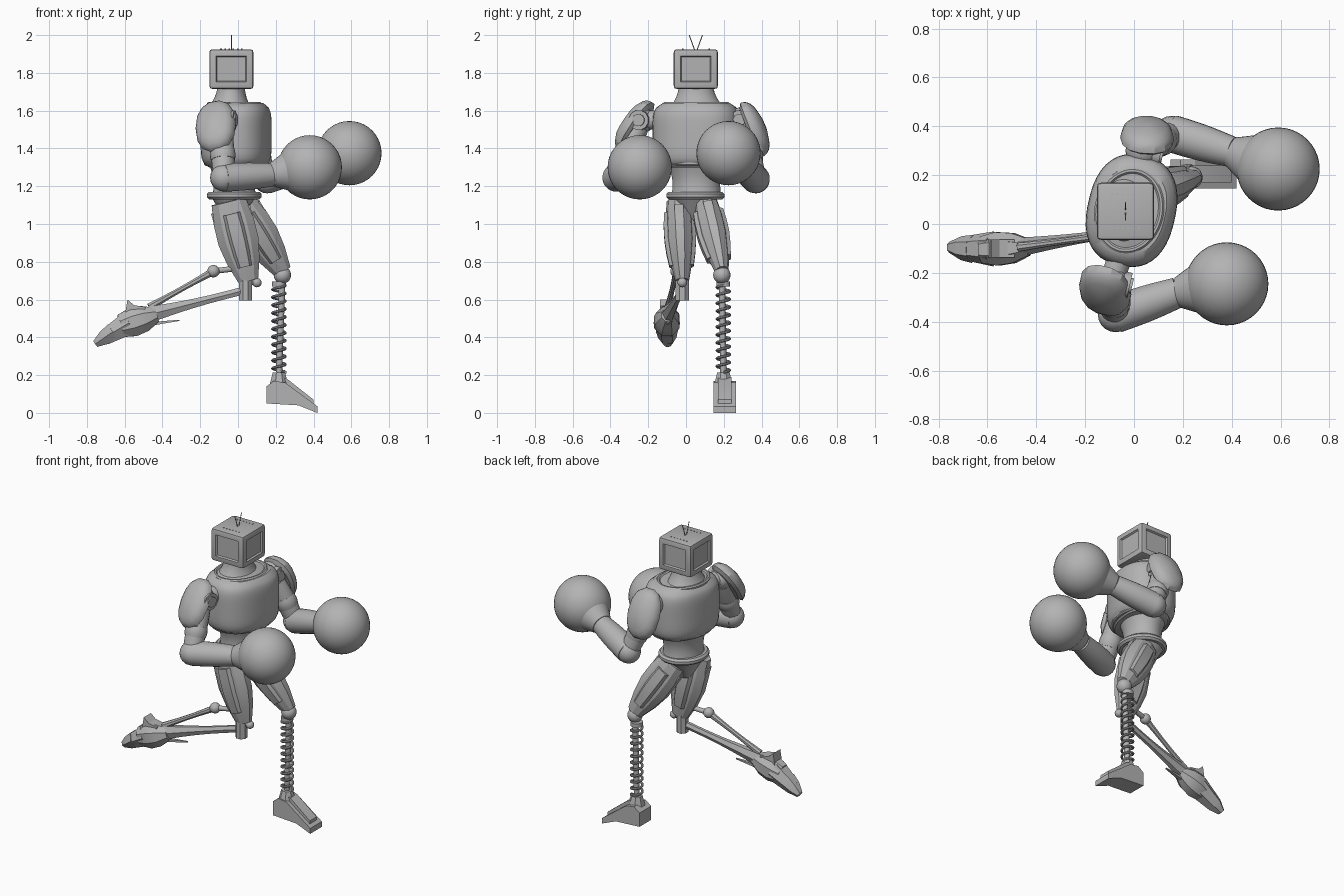
import bpy, bmesh, math
from mathutils import Vector

if "Cube" in bpy.data.objects:
    bpy.data.objects.remove(bpy.data.objects["Cube"])

grey = bpy.data.materials.new("plain_grey")
grey.use_nodes = True
grey.diffuse_color = (.45, .45, .45, 1)
grey.node_tree.nodes["Principled BSDF"].inputs["Base Color"].default_value = grey.diffuse_color
X, Y, Z = Vector((1, 0, 0)), Vector((0, 1, 0)), Vector((0, 0, 1))


def finish(name, bm, angle=35):
    """Turn a bmesh into a grey object with sharp edges kept."""
    bmesh.ops.recalc_face_normals(bm, faces=bm.faces)
    mesh = bpy.data.meshes.new(name)
    bm.to_mesh(mesh)
    bm.free()
    mesh.materials.append(grey)
    part = bpy.data.objects.new(name, mesh)
    bpy.context.collection.objects.link(part)
    bpy.ops.object.select_all(action='DESELECT')
    part.select_set(True)
    bpy.context.view_layer.objects.active = part
    bpy.ops.object.shade_smooth_by_angle(angle=math.radians(angle))


def loft(name, rings, sides, power=2, angle=35):
    """Skin rings of (centre, half axis u, half axis v); four sides give boxes."""
    bm = bmesh.new()
    grow = 1 / math.cos(math.pi / sides)

    def rounded(value):
        return math.copysign(abs(value) ** (2 / power), value) * grow

    rows = []
    for centre, u, v in rings:
        turns = [math.tau * (i + .5) / sides for i in range(sides)]
        rows.append([bm.verts.new(centre + u * rounded(math.cos(a)) + v * rounded(math.sin(a))) for a in turns])
    for lower, upper in zip(rows, rows[1:]):
        for i in range(sides):
            bm.faces.new((lower[i - 1], lower[i], upper[i], upper[i - 1]))
    bm.faces.new(rows[0])
    bm.faces.new(rows[-1])
    finish(name, bm, angle)


def taper(end=1, bulge=0):
    return lambda t: 1 + (end - 1) * t + bulge * math.sin(math.pi * t)


def limb(name, start, end, depth, width, shape=taper(), sides=16, power=2, side=Y, steps=8, angle=35):
    """Loft along a line, scaling the cross-section by the shape rule."""
    start, end = Vector(start), Vector(end)
    axis = (end - start).normalized()
    v = (side - axis * side.dot(axis)).normalized()
    u = v.cross(axis)
    rings = []
    for i in range(steps + 1):
        t = i / steps
        size = shape(t)
        rings.append((start.lerp(end, t), u * depth * size, v * width * size))
    loft(name, rings, sides, power, angle)


def rod(name, start, end, radius):
    limb(name, start, end, radius, radius, sides=12, steps=1)


def ball(name, centre, radius, segments=20):
    bm = bmesh.new()
    bmesh.ops.create_uvsphere(bm, u_segments=segments, v_segments=segments // 2, radius=radius)
    bmesh.ops.translate(bm, verts=bm.verts, vec=centre)
    finish(name, bm, angle=60)


def coil(name, centre, radial_x, radial_y, thickness, turns=1, rise=0, steps=48):
    """Wind a round wire about the vertical; one turn without rise makes a ring."""
    rings = []
    for i in range(turns * steps + 1):
        a = math.tau * i / steps
        spoke = radial_x * math.cos(a) + radial_y * math.sin(a)
        lift = Z * rise * i / (turns * steps)
        rings.append((Vector(centre) + spoke + lift, spoke.normalized() * thickness, Z * thickness))
    loft(name, rings, sides=8)


def prism(name, outline, y, width):
    """Extrude a side outline of (x, z) points across y."""
    bm = bmesh.new()
    face = bm.faces.new([bm.verts.new((x, y - width / 2, z)) for x, z in outline])
    grown = bmesh.ops.extrude_face_region(bm, geom=[face])["geom"]
    moved = [item for item in grown if isinstance(item, bmesh.types.BMVert)]
    bmesh.ops.translate(bm, verts=moved, vec=Y * width)
    finish(name, bm, angle=20)


# Torso, turned slightly toward the right
forward = Vector((.975, -.22, 0))
across = Vector((.22, .975, 0))


def barrel(t):
    height = abs(2 * t - 1) * .94
    return (1 - height ** 5) ** .2


limb("chest", (-.01, .055, 1.3), (-.01, .055, 1.64), .18, .23, barrel, sides=40, power=2.4, side=across, steps=14)
coil("collar_rim", (-.02, .055, 1.635), forward * .13, across * .165, thickness=.012)
coil("chest_lower_rim", (-.01, .055, 1.32), forward * .155, across * .195, thickness=.012)
limb("abdomen", (-.02, .055, 1.14), (-.02, .055, 1.32), .115, .135, taper(end=1.15, bulge=-.13), sides=32, side=across)
limb("neck", (-.04, .055, 1.62), (-.035, .052, 1.74), .11, .14, lambda t: .65 + .35 * (1 - t) ** 2, sides=32)
coil("belt", (-.02, .05, 1.15), forward * .125, across * .135, thickness=.02)
limb("pelvis", (-.025, .045, 1.15), (-.03, .04, 1), .12, .13, taper(end=.25), sides=12, power=2.5, steps=2)

# Head: bevelled box with recessed side panels
head = Vector((-.035, .052, 1.82))
bm = bmesh.new()
bmesh.ops.create_cube(bm, size=1)
bmesh.ops.scale(bm, verts=bm.verts, vec=(.234, .234, .21))
bmesh.ops.translate(bm, verts=bm.verts, vec=head)
bmesh.ops.bevel(bm, geom=bm.edges[:], offset=.018, segments=2, affect='EDGES', profile=.6)
bm.normal_update()
walls = [f for f in bm.faces if abs(f.normal.z) < .01 and f.calc_area() > .02]
bmesh.ops.inset_individual(bm, faces=walls, thickness=.025, depth=0)
bmesh.ops.inset_individual(bm, faces=walls, thickness=.008, depth=-.01)
finish("head", bm)
crown = head + Z * .1
for name, way in (("right", -Y), ("left", Y)):
    rod(name + "_antenna", crown + way * .006, crown + way * .035 + Z * .08, radius=.0025)
    for i in range(6):
        vent = crown + way * .07 + X * (i - 2.5) * .022
        rod(name + "_vent", vent, vent + Z * .008, radius=.004)


# Arms: shoulder, domed pad, upper arm, forearm and round glove
def dome(t):
    return min(.85 + 2 * t, math.sqrt(1.05 - t ** 3))


def arm(tag, shoulder, elbow, wrist, glove, pad, outward):
    shoulder, elbow, wrist, pad = Vector(shoulder), Vector(elbow), Vector(wrist), Vector(pad)
    outward = Vector(outward).normalized()
    ball(tag + "_shoulder", shoulder, radius=.07)
    rod(tag + "_shoulder_disc", shoulder, shoulder + forward * .075, radius=.052)
    rod(tag + "_shoulder_hub", shoulder, shoulder + forward * .085, radius=.032)
    rod(tag + "_shoulder_axle", (0, .05, shoulder.z), shoulder, radius=.05)
    limb(tag + "_upper_arm", shoulder, elbow, .055, .052, taper(bulge=.12))
    limb(tag + "_arm_band", shoulder.lerp(elbow, .5), shoulder.lerp(elbow, .7), .062, .06, taper(bulge=.08))
    ball(tag + "_elbow", elbow, radius=.073)
    limb(tag + "_forearm", elbow, wrist, .074, .076, taper(end=.82, bulge=.06), sides=24)
    limb(tag + "_glove_cuff", wrist, glove, .063, .063, taper(end=2.6), sides=32)
    ball(tag + "_glove", glove, radius=.17, segments=40)
    limb(tag + "_shoulder_pad", pad - outward * .045, pad + outward * .045, .15, .105, dome,
         sides=14, power=2.3, side=X, steps=6, angle=25)


arm("right", shoulder=(-.09, -.235, 1.55), elbow=(-.075, -.37, 1.245), wrist=(.18, -.28, 1.26),
    glove=(.38, -.245, 1.3), pad=(-.125, -.285, 1.53), outward=(-.3, -.8, .55))
arm("left", shoulder=(.035, .3, 1.55), elbow=(.155, .37, 1.235), wrist=(.4, .295, 1.315),
    glove=(.59, .225, 1.375), pad=(.055, .375, 1.51), outward=(.05, .9, .37))


# Thighs: faceted shells with raised plates and a ridge
def thigh(tag, hip, knee, depth):
    hip, knee = Vector(hip), Vector(knee)
    limb(tag + "_thigh", hip, knee, depth, .06, taper(end=.58, bulge=.38), sides=10, steps=4, angle=20)
    limb(tag + "_thigh_plate", hip.lerp(knee, .15), hip.lerp(knee, .82), depth * .6, .078,
         taper(end=.8, bulge=.15), sides=8, power=3, steps=4, angle=20)
    limb(tag + "_thigh_ridge", hip.lerp(knee, .1), knee, depth * 1.15, .024,
         taper(end=.5, bulge=.15), sides=4, steps=4, angle=20)


thigh("right", hip=(-.05, -.04, 1.12), knee=(.055, -.02, .7), depth=.092)
thigh("left", hip=(.01, .105, 1.11), knee=(.235, .19, .75), depth=.083)

# Left lower leg: knee ball, spring round a rod, wedge foot
knee = Vector((.235, .19, .73))
ball("left_knee", knee, radius=.046)
rod("left_knee_axle", knee - Y * .05, knee + Y * .05, radius=.025)
spring = Vector((.217, .198, .215))
rod("spring_core", spring, knee, radius=.017)
rod("spring_top", spring + Z * .455, spring + Z * .48, radius=.036)
coil("spring", spring, X * .034, Y * .034, thickness=.007, turns=11, rise=.46, steps=16)
limb("left_ankle", spring - Z * .07, spring, .05, .05, taper(end=.65), sides=8, steps=1)
prism("left_foot", [(.15, .05), (.15, .14), (.19, .17), (.25, .16), (.42, .035), (.42, 0), (.32, .04)], y=.205, width=.12)
prism("left_foot_ridge", [(.23, .1), (.23, .19), (.26, .18), (.4, .07), (.4, .03)], y=.205, width=.07)

# Right lower leg: knee block, main shin bar and jointed strut trailing back
knee = Vector((.04, -.02, .65))
limb("right_knee", knee - Z * .055, knee + Z * .06, .034, .035, sides=8, steps=1)
catch = knee + X * .06 + Z * .04
ball("right_knee_ball", catch, radius=.025)
rod("right_knee_link", knee + Z * .04, catch, radius=.014)
ankle = Vector((-.47, -.095, .52))
limb("right_shin", knee, ankle, .021, .017, taper(end=2, bulge=-.4), sides=6, angle=20)
joint = Vector((-.13, -.05, .75))
ball("right_strut_joint", joint, radius=.033)
rod("right_strut_upper", (.03, -.02, .77), joint, radius=.015)
limb("right_strut_lower", joint, ankle + Z * .04, .02, .018, taper(bulge=-.3), sides=8)
limb("right_shin_blade", ankle - Z * .05, (-.31, -.075, .49), .01, .015, taper(end=.3), sides=4, steps=1)

# Right foot: overlapping segments pointing backward
sole = Vector((-.62, -.105, .46))
toe = Vector((-.755, -.095, .365))
limb("right_foot_heel", ankle + X * .04, sole, .038, .034, taper(end=1.6, bulge=.7), sides=8, steps=3, angle=20)
limb("right_foot_middle", ankle.lerp(sole, .7), sole.lerp(toe, .65), .062, .062, taper(end=.65), sides=6, steps=2, angle=20)
limb("right_foot_toe", sole.lerp(toe, .3), toe, .046, .05, taper(end=.4, bulge=.15), sides=6, steps=2, angle=20)
prism("right_heel_fin", [(-.49, .56), (-.55, .57), (-.585, .6), (-.6, .51), (-.5, .5)], y=-.1, width=.075)
